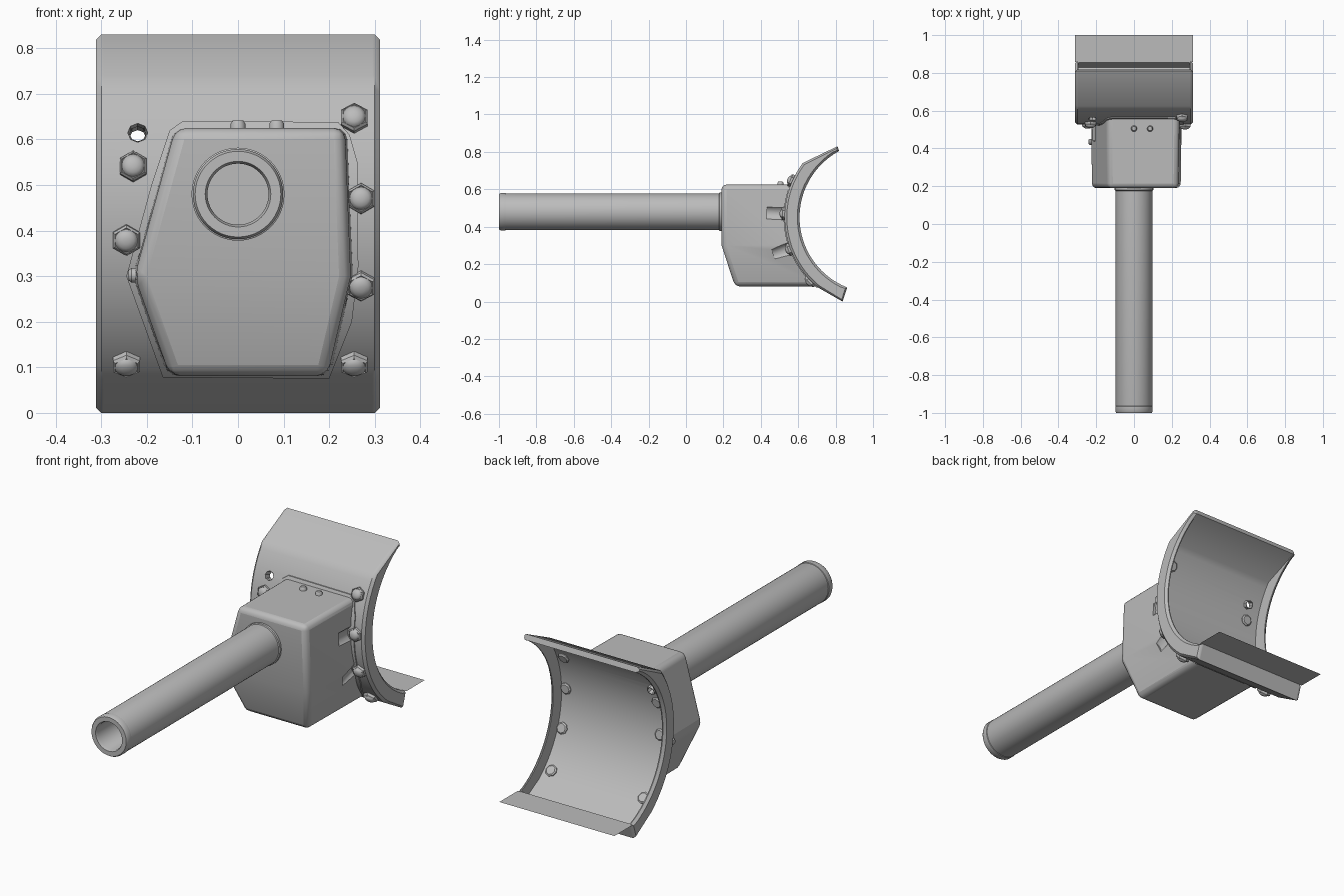
import bpy, bmesh, math
from mathutils import Vector, Matrix

if "Cube" in bpy.data.objects:
    bpy.data.objects.remove(bpy.data.objects["Cube"])

CY, CZ = 1.01, 0.45          # axis of the curved shield
R_OUT, R_RIM, R_SHELL = 0.483, 0.403, 0.468

metal = bpy.data.materials.new("grey metal")
metal.diffuse_color = (0.5, 0.5, 0.5, 1)
metal.use_nodes = True
metal.node_tree.nodes["Principled BSDF"].inputs["Base Color"].default_value = metal.diffuse_color


def finish(name, bm, smooth=35):
    bmesh.ops.recalc_face_normals(bm, faces=bm.faces)
    me = bpy.data.meshes.new(name)
    bm.to_mesh(me)
    bm.free()
    ob = bpy.data.objects.new(name, me)
    bpy.context.collection.objects.link(ob)
    me.materials.append(metal)
    shade(ob, smooth)
    return ob


def shade(ob, angle=35):
    bpy.ops.object.select_all(action='DESELECT')
    ob.select_set(True)
    bpy.context.view_layer.objects.active = ob
    bpy.ops.object.shade_smooth_by_angle(angle=math.radians(angle))


def modify(ob, kind, **settings):
    m = ob.modifiers.new(kind, kind)
    for k, v in settings.items():
        setattr(m, k, v)
    bpy.context.view_layer.objects.active = ob
    bpy.ops.object.modifier_apply(modifier=m.name)


def boolean(ob, cutter, op='DIFFERENCE'):
    modify(ob, 'BOOLEAN', operation=op, object=cutter, solver='EXACT')
    bpy.data.objects.remove(cutter)


def loft(rings, cap=True):
    """Bridge closed rings of points, capping both ends."""
    bm = bmesh.new()
    vs = [[bm.verts.new(p) for p in r] for r in rings]
    n = len(vs[0])
    for a, b in zip(vs, vs[1:]):
        for i in range(n):
            j = (i + 1) % n
            bm.faces.new((a[i], a[j], b[j], b[i]))
    if cap:
        bm.faces.new(vs[0])
        bm.faces.new(vs[-1])
    return bm


def lathe(profile, seg, frame, cap=True):
    """Revolve (radius, height) points about the z axis of a frame."""
    return loft([[frame @ Vector((r * math.cos(2 * math.pi * i / seg),
                                  r * math.sin(2 * math.pi * i / seg), h))
                  for i in range(seg)] for r, h in profile], cap)


def radial(x, z):
    """Frame on the shield axis whose z axis points out through height z."""
    dz = z - CZ
    d = Vector((0, -math.sqrt(R_OUT ** 2 - dz ** 2), dz)).normalized()
    return Matrix.Translation((x, CY, CZ)) @ d.to_track_quat('Z', 'X').to_matrix().to_4x4()


def axis_cylinder(r):
    f = Matrix.Translation((0, CY, CZ)) @ Matrix.Rotation(math.pi / 2, 4, 'Y')
    return finish("cutter", lathe([(r, -1), (r, 1)], 128, f))


def arc(r, a0, a1, n):
    return [(CY - r * math.cos(math.radians(a0 + (a1 - a0) * i / n)),
             CZ + r * math.sin(math.radians(a0 + (a1 - a0) * i / n))) for i in range(n + 1)]


# Curved shield: thin shell along x with deep chamfered rims at both ends
outer = [(0.81, 0.83)] + arc(R_OUT, 37, -51, 20) + [(0.837, 0.0)]
rim = outer + arc(R_RIM, -68.5, 61.7, 28)
shell = (outer + [rim[len(outer)], (0.855, 0.076), (0.828, 0.024)]
         + arc(R_SHELL, -51, 37, 24) + [rim[-1]])
n = len(rim)
chamfer = []
for i, p in enumerate(rim):
    p, a, b = Vector(p), Vector(rim[i - 1]), Vector(rim[(i + 1) % n])
    d1, d2 = (p - a).normalized(), (b - p).normalized()
    chamfer.append(tuple(p + Vector((-d1.y - d2.y, d1.x + d2.x)).normalized() * 0.012))
layers = [(0.312, chamfer), (0.3, rim), (0.295, rim), (0.295, shell)]
layers = [(-x, s) for x, s in layers] + layers[::-1]
bm = loft([[(x, y, z) for y, z in s] for x, s in layers])
bmesh.ops.remove_doubles(bm, verts=bm.verts, dist=1e-5)
shield = finish("curved_shield", bm, 40)
boolean(shield, finish("cutter", lathe([(0.022, 0.3), (0.022, 0.6)], 8, radial(-0.22, 0.615))))
shade(shield, 40)

# Thin lip running back from the lower edge of the shield
bm = bmesh.new()
bm.faces.new([bm.verts.new(p) for p in ((-0.312, 0.858, 0.076), (0.312, 0.858, 0.076),
                                        (0.312, 1.0, 0.076), (-0.312, 1.0, 0.076))])
finish("rear_lip", bm)

# Bolt positions on the shield as (x, z)
BOLTS = [(-0.23, 0.54), (-0.245, 0.38), (-0.245, 0.11),
         (0.255, 0.645), (0.27, 0.47), (0.27, 0.28), (0.255, 0.11)]

# Housing: tapered irregular box whose lower front slopes back
outline = [(-0.142, 0.625), (0.243, 0.625), (0.256, 0.3), (0.203, 0.081),
           (-0.155, 0.081), (-0.235, 0.3)]


def front_y(z):
    return 0.19 + max(0, 0.3 - z) * 0.33


bm = loft([[(x * 0.965, front_y(z), z) for x, z in outline],
           [(x, 0.85, z) for x, z in outline]])
front = min(bm.faces, key=lambda f: f.calc_center_median().y)
mid = [v for v in front.verts if abs(v.co.z - 0.3) < 0.01]
bmesh.ops.connect_verts(bm, verts=mid)
housing = finish("housing", bm)
modify(housing, 'BEVEL', width=0.025, segments=3, limit_method='ANGLE',
       angle_limit=math.radians(22))
boolean(housing, axis_cylinder(0.476))
for x, z in ((0.27, 0.47), (0.27, 0.28), (-0.245, 0.38)):   # bolt access grooves
    boolean(housing, finish("cutter", lathe([(0.042, 0.42), (0.042, 0.578)], 16, radial(x, z))))
shade(housing)

# Mounting flange hugging the shield around the housing
edge = [(-0.12, 0.641), (0.22, 0.638), (0.245, 0.61), (0.262, 0.55), (0.264, 0.32), (0.25, 0.2),
        (0.2, 0.075), (-0.165, 0.078), (-0.245, 0.3), (-0.19, 0.5), (-0.15, 0.62)]
flange = finish("mounting_flange", loft([[(x, y, z) for x, z in edge] for y in (0.4, 0.9)]))
boolean(flange, axis_cylinder(0.488), 'INTERSECT')
boolean(flange, axis_cylinder(0.476))
shade(flange)

# Hex bolts through the shield, with flat buttons on the inside
for i, (x, z) in enumerate(BOLTS):
    f = radial(x, z)
    finish(f"bolt_head_{i}", lathe([(0.034, 0.474), (0.034, 0.494), (0.029, 0.5),
                                    (0.027, 0.498)], 6, f), 20)
    finish(f"bolt_dome_{i}", lathe([(0.026, 0.48), (0.025, 0.5), (0.017, 0.507),
                                    (0.007, 0.51)], 16, f), 50)
    finish(f"bolt_end_{i}", lathe([(0.028, 0.474), (0.028, 0.463), (0.022, 0.458)], 8, f), 20)

# Open sleeve lining the empty bolt hole
finish("empty_bolt_sleeve", lathe([(0.022, 0.476), (0.022, 0.45), (0.018, 0.45), (0.018, 0.476)],
                                  8, radial(-0.22, 0.615), False), 20)

# Small rivets on the top and left side of the housing
for i, x in enumerate((0.0, 0.085)):
    finish(f"top_rivet_{i}", lathe([(0.016, 0.6), (0.016, 0.635), (0.011, 0.642)], 12,
                                   Matrix.Translation((x, 0.505, 0))))
finish("side_rivet", lathe([(0.016, 0.2), (0.016, 0.234), (0.011, 0.24)], 12,
                           Matrix.Translation((0, 0.435, 0.302))
                           @ Matrix.Rotation(-math.pi / 2, 4, 'Y')))

# Hollow barrel along y with a rounded muzzle, plus a collar at the housing
barrel = Matrix.Translation((0, 0, 0.48)) @ Matrix.Rotation(-math.pi / 2, 4, 'X')
finish("barrel_tube", lathe([(0.067, 0.15), (0.067, -0.988), (0.072, -1.0), (0.094, -1.0),
                             (0.099, -0.992), (0.099, -0.966), (0.0965, -0.964),
                             (0.0975, -0.96), (0.0975, 0.25)], 48, barrel))
finish("barrel_collar", lathe([(0.096, 0.175), (0.102, 0.179), (0.102, 0.22)], 48, barrel))
